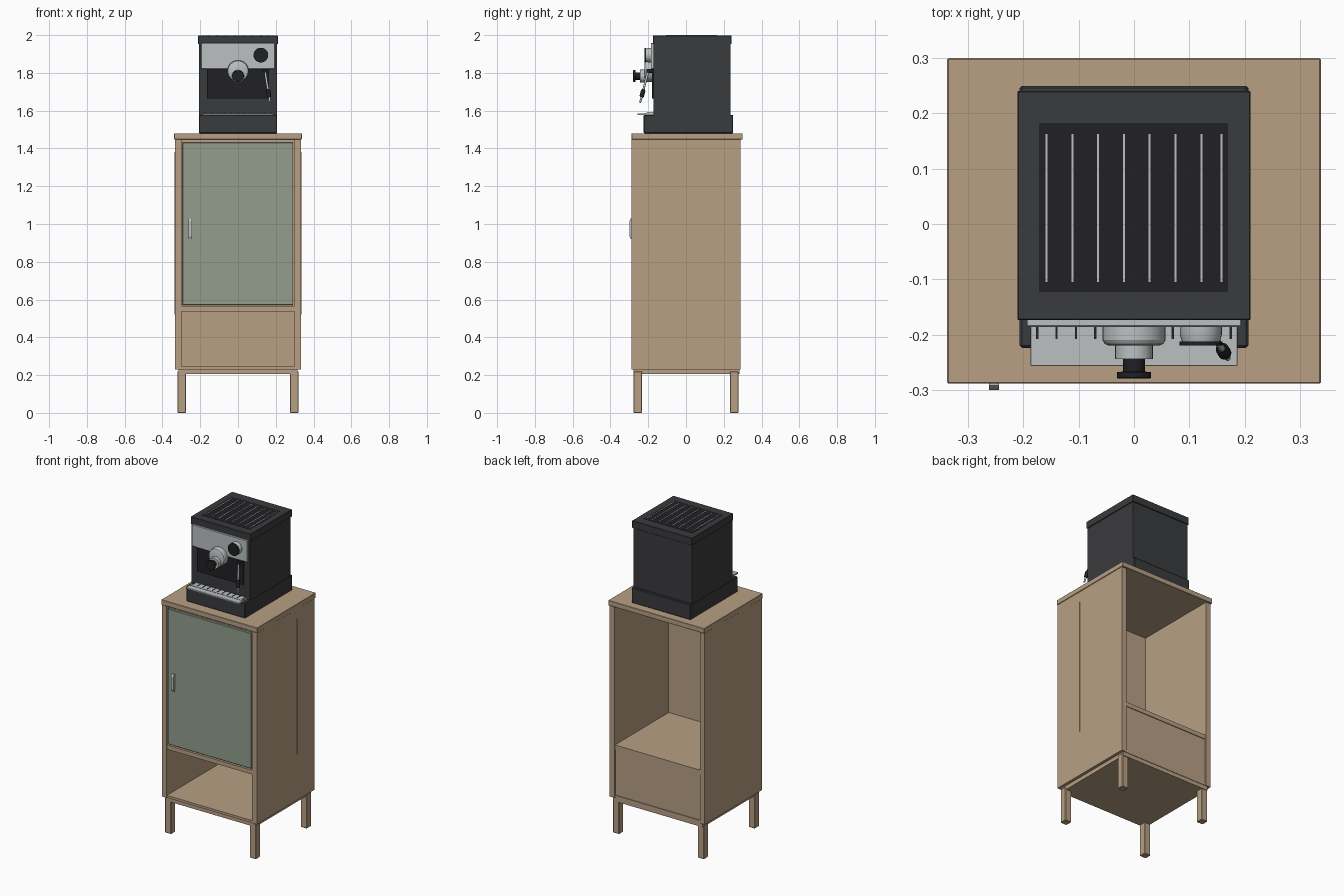
import bpy, bmesh
from mathutils import Vector

if "Cube" in bpy.data.objects:
    bpy.data.objects.remove(bpy.data.objects["Cube"])


def material(name, rgb):
    m = bpy.data.materials.new(name)
    m.diffuse_color = (*rgb, 1)
    m.use_nodes = True
    m.node_tree.nodes["Principled BSDF"].inputs["Base Color"].default_value = m.diffuse_color
    return m


WOOD = material("oak", (0.48, 0.35, 0.23))
SAGE = material("sage_paint", (0.29, 0.34, 0.27))
DARK = material("charcoal", (0.042, 0.043, 0.047))
BLACK = material("black", (0.015, 0.015, 0.017))
STEEL = material("steel", (0.5, 0.53, 0.53))


def finish(name, bm, mat):
    bmesh.ops.recalc_face_normals(bm, faces=bm.faces)
    me = bpy.data.meshes.new(name)
    bm.to_mesh(me)
    bm.free()
    me.materials.append(mat)
    ob = bpy.data.objects.new(name, me)
    bpy.context.collection.objects.link(ob)
    return ob


def box(name, x, y, z, mat, bevel=0):
    """Box from (min, max) ranges on each axis."""
    bm = bmesh.new()
    bmesh.ops.create_cube(bm, size=1)
    for v in bm.verts:
        v.co = [r[0] if c < 0 else r[1] for c, r in zip(v.co, (x, y, z))]
    ob = finish(name, bm, mat)
    if bevel:
        mod = ob.modifiers.new("bevel", "BEVEL")
        mod.width = bevel
        mod.segments = 1
    return ob


def turned(name, a, b, profile, mat, sides=32):
    """Solid of revolution from a to b; profile is (fraction, radius) pairs."""
    a, b = Vector(a), Vector(b)
    rot = (b - a).to_track_quat("Z", "Y")
    bm = bmesh.new()
    rings = []
    for t, r in profile:
        ring = bmesh.ops.create_circle(bm, segments=sides, radius=r)["verts"]
        for v in ring:
            v.co = rot @ v.co + a.lerp(b, t)
        rings.append(ring)
    for r0, r1 in zip(rings, rings[1:]):
        for i in range(sides):
            j = (i + 1) % sides
            bm.faces.new((r0[i], r0[j], r1[j], r1[i]))
    bm.faces.new(rings[0])
    bm.faces.new(rings[-1])
    ob = finish(name, bm, mat)
    bpy.ops.object.select_all(action="DESELECT")
    ob.select_set(True)
    bpy.context.view_layer.objects.active = ob
    bpy.ops.object.shade_smooth_by_angle()
    return ob


# Cabinet carcass, open at the back of the upper compartment
box("cabinet_top", (-0.338, 0.338), (-0.289, 0.3), (1.448, 1.48), WOOD, 0.002)
for side, s in (("left", -1), ("right", 1)):
    box(side + "_side_panel", sorted((s * 0.3, s * 0.334)), (-0.288, 0.289), (0.23, 1.448), WOOD)
box("middle_shelf", (-0.3, 0.3), (-0.286, 0.285), (0.538, 0.565), WOOD)
box("niche_floor", (-0.3, 0.3), (-0.286, 0.285), (0.23, 0.245), WOOD)
box("niche_back", (-0.3, 0.3), (0.265, 0.28), (0.245, 0.538), WOOD)
box("door_backing", (-0.3, 0.3), (-0.268, -0.255), (0.565, 1.448), WOOD)
box("underframe", (-0.315, 0.315), (-0.278, 0.282), (0.205, 0.23), WOOD)

# Thin seams on the outer sides
for i, (s, y) in enumerate(((1, -0.09), (1, 0.12), (-1, -0.09))):
    box(f"side_seam_{i}", sorted((s * 0.333, s * 0.3365)), (y - 0.002, y + 0.002), (0.52, 1.38), WOOD)

# Legs with small chamfered feet
for fx, x in (("left", -0.298), ("right", 0.298)):
    for fy, y in (("front", -0.255), ("back", 0.255)):
        box(f"{fy}_{fx}_leg", (x - 0.022, x + 0.022), (y - 0.022, y + 0.022), (0, 0.22), WOOD, 0.003)

# Door and pull
box("door", (-0.294, 0.292), (-0.285, -0.268), (0.572, 1.432), SAGE, 0.002)
bm = bmesh.new()
profile = ((-0.284, 0.92), (-0.292, 0.92), (-0.3, 0.935), (-0.3, 1.015), (-0.292, 1.03), (-0.284, 1.03))
face = bm.faces.new([bm.verts.new((-0.262, y, z)) for y, z in profile])
ext = bmesh.ops.extrude_face_region(bm, geom=[face])["geom"]
bmesh.ops.translate(bm, vec=(0.018, 0, 0), verts=[v for v in ext if isinstance(v, bmesh.types.BMVert)])
finish("door_pull", bm, STEEL)

# Coffee machine housing
box("machine_base", (-0.207, 0.207), (-0.224, 0.25), (1.48, 1.578), DARK, 0.004)
box("machine_body", (-0.206, 0.206), (-0.172, 0.235), (1.57, 1.955), DARK)
box("machine_cap", (-0.211, 0.211), (-0.174, 0.241), (1.952, 1.998), DARK, 0.002)
box("top_vent_panel", (-0.172, 0.17), (-0.123, 0.183), (1.99, 1.999), BLACK)
for i, x in enumerate((-0.158, -0.111, -0.065, -0.018, 0.028, 0.075, 0.122, 0.158)):
    box(f"top_vent_slit_{i}", (x - 0.0018, x + 0.0018), (-0.105, 0.163), (1.995, 2.0), STEEL)

# Front panels
box("control_panel", (-0.195, 0.195), (-0.186, -0.17), (1.82, 1.957), STEEL, 0.002)
box("brew_bay_panel", (-0.163, 0.163), (-0.18, -0.17), (1.665, 1.822), BLACK)

# Drip tray with slots
box("drip_tray", (-0.187, 0.187), (-0.257, -0.17), (1.576, 1.586), STEEL, 0.001)
box("drip_tray_grate", (-0.184, 0.184), (-0.22, -0.172), (1.584, 1.588), STEEL)
for i in range(11):
    x = -0.175 + 0.035 * i
    box(f"drip_slot_{i}", (x - 0.002, x + 0.002), (-0.208, -0.173), (1.585, 1.59), BLACK)

# Brew head and filter handle
turned("brew_head", (0, -0.18, 1.81), (0, -0.22, 1.81),
       ((0, 0.057), (0.75, 0.057), (0.92, 0.053), (1, 0.046)), STEEL)
turned("filter_collar", (0, -0.21, 1.783), (0, -0.244, 1.783), ((0, 0.034), (1, 0.034)), STEEL)
turned("filter_handle", (0, -0.24, 1.783), (0, -0.28, 1.783),
       ((0, 0.02), (0.68, 0.02), (0.7, 0.031), (0.95, 0.031), (1, 0.029)), BLACK)

# Control dial
turned("dial_base", (0.121, -0.18, 1.894), (0.121, -0.214, 1.894),
       ((0, 0.038), (0.6, 0.038), (1, 0.034)), STEEL)
turned("dial_face", (0.121, -0.213, 1.894), (0.121, -0.22, 1.894), ((0, 0.039), (1, 0.039)), BLACK)

# Steam wand: joint, tube, grip and nozzle along one slanted line
top, tip = Vector((0.143, -0.2, 1.81)), Vector((0.17, -0.243, 1.642))
turned("steam_joint", (0.143, -0.175, 1.81), top + Vector((0, -0.008, 0)), ((0, 0.01), (1, 0.01)), BLACK, 16)
turned("steam_tube", top, top.lerp(tip, 0.62), ((0, 0.006), (1, 0.006)), STEEL, 16)
turned("steam_grip", top.lerp(tip, 0.58), top.lerp(tip, 0.83),
       ((0, 0.008), (0.15, 0.012), (0.85, 0.012), (1, 0.008)), BLACK, 16)
turned("steam_nozzle", top.lerp(tip, 0.8), tip, ((0, 0.006), (1, 0.005)), STEEL, 16)
